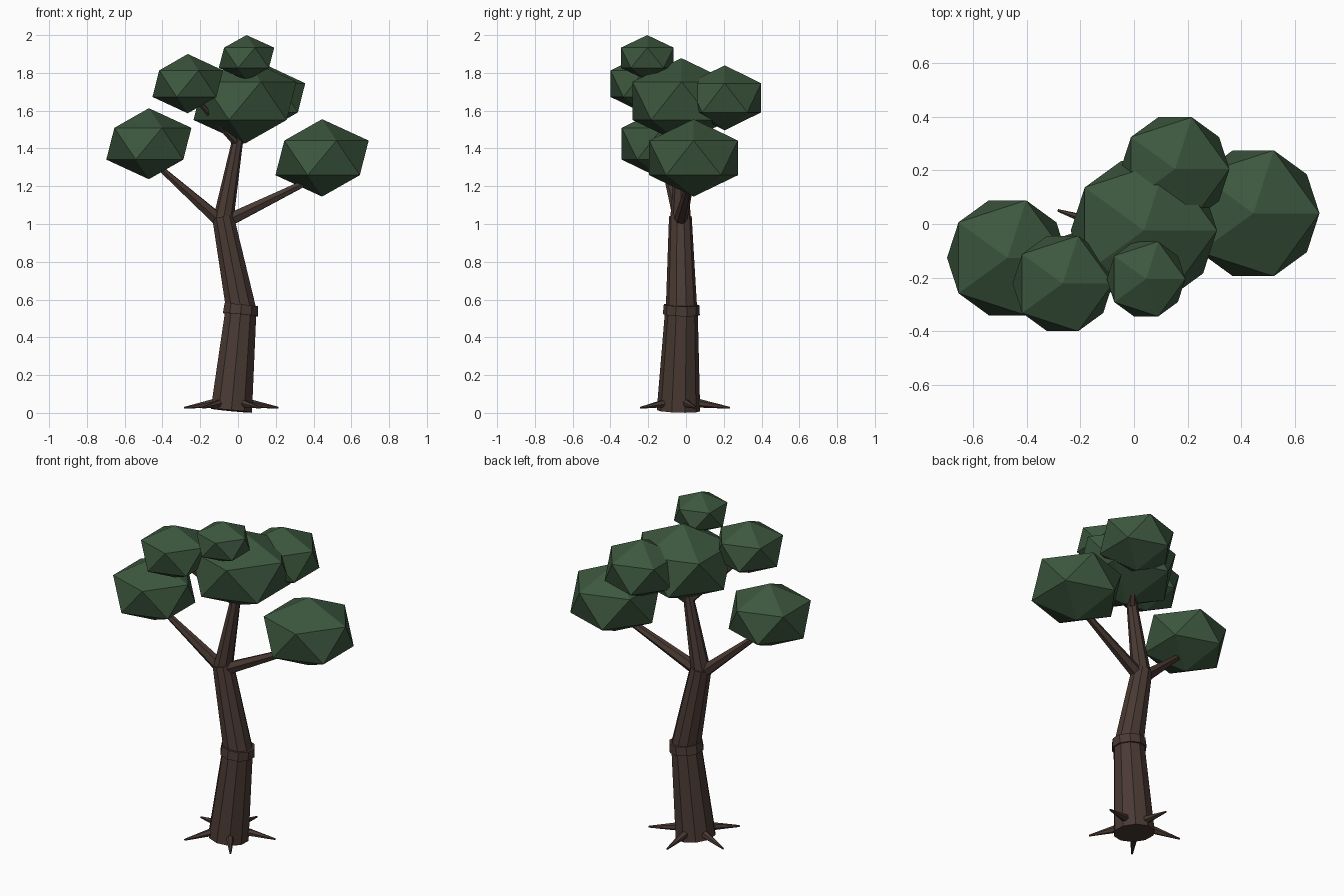
import bpy
import math
from mathutils import Vector, Matrix

cube = bpy.data.objects.get("Cube")
if cube:
    bpy.data.objects.remove(cube, do_unlink=True)


def make_material(name, colour):
    mat = bpy.data.materials.new(name)
    mat.use_nodes = True
    mat.diffuse_color = (*colour, 1)
    mat.node_tree.nodes["Principled BSDF"].inputs["Base Color"].default_value = (*colour, 1)
    return mat


bark = make_material("bark brown", (0.068, 0.042, 0.034))
leaf = make_material("leaf green", (0.046, 0.096, 0.048))


def limb(name, start, end, r1, r2, sides=6):
    """Tapered flat-sided cone running from start to end."""
    a, b = Vector(start), Vector(end)
    axis = b - a
    bpy.ops.mesh.primitive_cone_add(vertices=sides, radius1=r1, radius2=r2, depth=axis.length)
    obj = bpy.context.object
    obj.name = name
    obj.data.materials.append(bark)
    lean = Vector((0, 0, 1)).rotation_difference(axis).to_matrix().to_4x4()
    obj.matrix_world = Matrix.Translation((a + b) / 2) @ lean
    return obj


def clump(name, centre, radius, height):
    """Squashed twenty-sided leaf clump."""
    bpy.ops.mesh.primitive_ico_sphere_add(subdivisions=1, radius=1, location=centre)
    obj = bpy.context.object
    obj.name = name
    obj.scale = (radius, radius, height)
    obj.data.materials.append(leaf)
    return obj


# Trunk: two leaning sections joined by a collar
base = Vector((-0.035, -0.04, 0.012))
knee = Vector((0.016, -0.024, 0.55))
fork = Vector((-0.08, -0.03, 1.04))
crown = Vector((0.008, -0.02, 1.5))
limb("lower_trunk", base, knee, 0.115, 0.086, 10)
lean = (knee - base).normalized()
limb("trunk_collar", knee - lean * 0.03, knee + lean * 0.022, 0.098, 0.094, 10)
limb("upper_trunk", knee, fork, 0.083, 0.06, 10)

# Branches
limb("centre_branch", fork - Vector((0, 0, 0.03)), crown, 0.055, 0.026, 8)
limb("left_branch", fork + Vector((0.03, 0, -0.02)), (0.42, 0.03, 1.25), 0.037, 0.016)
limb("right_branch", fork + Vector((-0.02, 0, -0.02)), (-0.45, -0.12, 1.33), 0.037, 0.014)
limb("upper_right_branch", (0.0, -0.02, 1.42), (-0.24, -0.2, 1.68), 0.022, 0.012)
limb("upper_back_branch", (0.0, -0.02, 1.42), (0.14, 0.17, 1.62), 0.022, 0.012)

# Roots: five spikes around the foot
for i in range(5):
    angle = math.radians(18 + 72 * i)
    out = Vector((math.cos(angle), math.sin(angle), 0))
    foot = Vector((base.x, base.y + 0.01, 0))
    limb(f"root_{i + 1}", foot + out * 0.07 + Vector((0, 0, 0.055)),
         foot + out * 0.262 + Vector((0, 0, 0.027)), 0.026, 0.005)

# Leaf clumps
clump("leaves_left", (0.445, 0.04, 1.35), 0.276, 0.205)
clump("leaves_right", (-0.472, -0.126, 1.425), 0.252, 0.188)
clump("leaves_upper_right", (-0.266, -0.222, 1.743), 0.209, 0.157)
clump("leaves_centre", (0.037, -0.024, 1.652), 0.305, 0.226)
clump("leaves_back", (0.153, 0.205, 1.668), 0.227, 0.172)
clump("leaves_top", (0.045, -0.205, 1.88), 0.164, 0.12)
